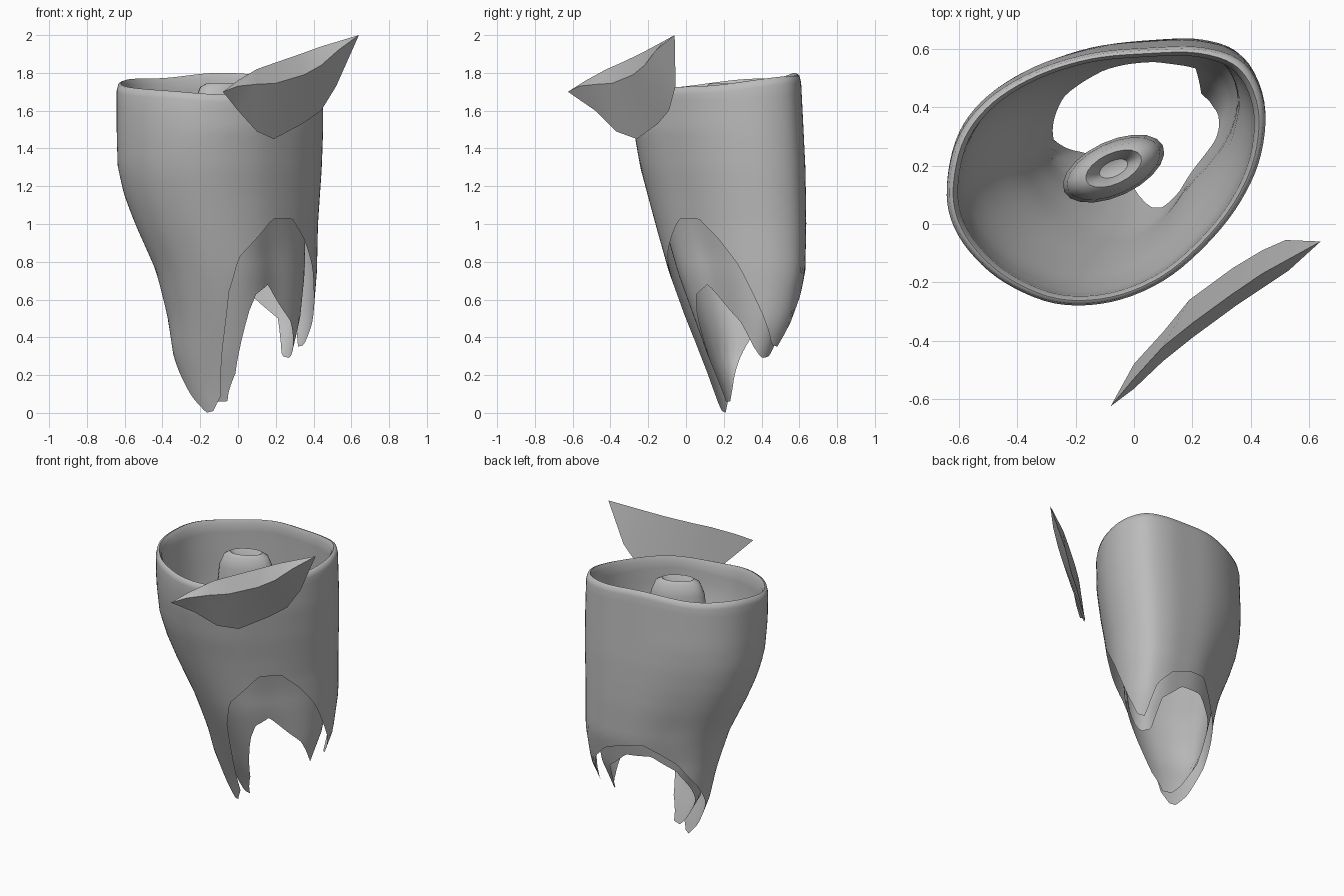
import bpy, math
from mathutils import Vector

if "Cube" in bpy.data.objects:
    bpy.data.objects.remove(bpy.data.objects["Cube"])

grey = bpy.data.materials.new("plain_grey")
grey.use_nodes = True
grey.diffuse_color = (.5, .5, .5, 1)
grey.node_tree.nodes["Principled BSDF"].inputs["Base Color"].default_value = (.5, .5, .5, 1)


def lerp_table(table, key):
    """Linear lookup in rows of (key, value, value, ...)."""
    if key <= table[0][0]:
        return table[0][1:]
    for low, high in zip(table, table[1:]):
        if key <= high[0]:
            t = (key - low[0]) / (high[0] - low[0])
            return [a + (b - a) * t for a, b in zip(low[1:], high[1:])]
    return table[-1][1:]


def periodic(table, degrees):
    """Lookup that wraps around the full circle."""
    first, last = table[0], table[-1]
    wrapped = [(last[0] - 360, last[1])] + table + [(first[0] + 360, first[1])]
    return lerp_table(wrapped, degrees % 360)[0]


def spline_loop(points, steps):
    """Closed Catmull-Rom curve through the points."""
    result, n = [], len(points)
    for i in range(n):
        a, b, c, d = (Vector(points[(i + k) % n]) for k in (-1, 0, 1, 2))
        for s in range(steps):
            t = s / steps
            result.append(b + (c - a) * t / 2 + (a * 2 - b * 5 + c * 4 - d) * t * t / 2
                          + (b * 3 - a - c * 3 + d) * t ** 3 / 2)
    return result


def loft(name, rows, closed=True, angle=40):
    """Skin equal-length rows of points with quads."""
    n = len(rows[0])
    verts = [p for row in rows for p in row]
    faces = []
    for j in range(len(rows) - 1):
        for i in range(n if closed else n - 1):
            k = (i + 1) % n
            faces.append((j * n + i, (j + 1) * n + i, (j + 1) * n + k, j * n + k))
    mesh = bpy.data.meshes.new(name)
    mesh.from_pydata(verts, [], faces)
    mesh.materials.append(grey)
    obj = bpy.data.objects.new(name, mesh)
    bpy.context.collection.objects.link(obj)
    # weld points that meet at poles and tips
    bpy.ops.object.select_all(action='DESELECT')
    bpy.context.view_layer.objects.active = obj
    obj.select_set(True)
    bpy.ops.object.mode_set(mode='EDIT')
    bpy.ops.mesh.select_all(action='SELECT')
    bpy.ops.mesh.remove_doubles(threshold=.0005)
    bpy.ops.mesh.normals_make_consistent(inside=False)
    bpy.ops.object.mode_set(mode='OBJECT')
    bpy.ops.object.shade_smooth_by_angle(angle=math.radians(angle))
    return obj


# Crown outline, counter-clockwise from the right side
outline = spline_loop([
    (.435, .25), (.447, .43), (.38, .575), (.24, .632), (.05, .632), (-.15, .612),
    (-.34, .55), (-.5, .45), (-.6, .32), (-.64, .16), (-.63, .03), (-.565, -.09),
    (-.445, -.2), (-.27, -.275), (-.08, -.27), (.1, -.195), (.25, -.065), (.365, .085)], 5)

# Extent of the cross-section by height: z, x min, x max, y min, y max
extent = [
    (0, -.22, .3, .17, .42), (.1, -.27, .31, .15, .43), (.3, -.34, .35, .08, .49),
    (.5, -.375, .395, 0, .58), (.75, -.44, .415, -.09, .63), (1, -.55, .42, -.16, .635),
    (1.15, -.605, .43, -.2, .633), (1.3, -.637, .44, -.24, .63),
    (1.5, -.64, .447, -.275, .62), (1.8, -.64, .447, -.28, .605)]

# Lower edges by angle in degrees: two roots with an arch between on each side
outer_edge = [
    (0, .8), (10, .64), (20, .49), (32, .36), (40, .35), (48, .56), (60, .66), (78, .71),
    (102, .73), (125, .66), (145, .59), (165, .45), (185, .28), (205, .07), (216, 0),
    (228, .01), (245, .09), (254, .34), (258, .5), (263, .64), (275, .82), (299, .95),
    (313, 1.03), (334, 1.03), (349, .92)]
inner_edge = [
    (0, .48), (18, .35), (26, .31), (32, .29), (44, .3), (53, .5), (75, .62), (110, .64),
    (145, .54), (170, .37), (200, .13), (215, .06), (240, .06), (265, .22), (280, .52),
    (293, .63), (315, .68), (333, .6)]
inner_scale = [(0, .6), (.3, .82), (.7, .87), (1.7, .93)]


def direction(p):
    return math.degrees(math.atan2(p.y - .18, p.x + .1))


def pinch(p, z, centre, amount, low):
    """Hollow in the wall around one direction, fading above and below."""
    fade = max(0, min(1, (1.45 - z) / .6, (z - low) / .3))
    return 1 - amount * fade * max(0, math.cos(math.radians(direction(p) - centre))) ** 4


def shell_point(p, z, scale):
    x0, x1, y0, y1 = lerp_table(extent, z)
    u, v = (p.x + .64) / 1.087, (p.y + .28) / .915
    return ((x0 + x1) / 2 + (u - .5) * (x1 - x0) * scale,
            (y0 + y1) / 2 + (v - .5) * (y1 - y0) * scale, z)


def rim(p):
    return 1.735 + .11 * (p.y - .1) + .008 * math.sin(9 * p.x + 4 * p.y)


# Hollow shell: outer wall, rolled rim, inner wall
steps = 22
rows = []
for j in range(steps + 1):
    row = []
    for p in outline:
        bottom, top = periodic(outer_edge, direction(p)), rim(p) - .04
        z = bottom + (top - bottom) * j / steps
        row.append(shell_point(p, z, pinch(p, z, 138, .12, .3)))
    rows.append(row)
rows.append([shell_point(p, rim(p) - .005, .985) for p in outline])
rows.append([shell_point(p, rim(p), .96) for p in outline])
for j in range(steps + 1):
    row = []
    for p in outline:
        bottom, top = periodic(inner_edge, direction(p)), rim(p) - .03
        z = top + (bottom - top) * j / steps
        scale = lerp_table(inner_scale, z)[0]
        scale *= pinch(p, z, -30, .18, -1) * pinch(p, z, 138, .05, .5)
        row.append(shell_point(p, z, scale))
    rows.append(row)
loft("root_shell", rows, angle=60)

# Inner core with a dimpled top
tilt = math.radians(25)
rows = []
for size, z in [(0, 1.66), (.28, 1.67), (.42, 1.72), (.55, 1.745), (.75, 1.725), (.92, 1.65),
                (1, 1.5), (.96, 1.33), (.75, 1.17), (.4, 1.1), (0, 1.08)]:
    row = []
    for i in range(20):
        a = math.tau * i / 20
        x, y = .187 * size * math.cos(a), .095 * size * math.sin(a)
        row.append((-.07 + x * math.cos(tilt) - y * math.sin(tilt),
                    .19 + x * math.sin(tilt) + y * math.cos(tilt), z))
    rows.append(row)
loft("inner_core", rows, angle=50)

# Detached chip: lower edge, front ridge and top ridge sharing both tips
left_tip, right_tip = (-.08, -.625, 1.7), (.64, -.06, 2)
lower = [(0, -.48, 1.6), (.1, -.37, 1.49), (.19, -.26, 1.45),
         (.34, -.15, 1.53), (.44, -.09, 1.6), (.52, -.055, 1.73)]
front = [(0, -.565, 1.73), (.1, -.47, 1.74), (.2, -.39, 1.745),
         (.35, -.28, 1.79), (.44, -.22, 1.84), (.53, -.16, 1.92)]
upper = [(0, -.53, 1.76), (.1, -.42, 1.82), (.2, -.34, 1.855),
         (.33, -.245, 1.9), (.44, -.17, 1.94), (.54, -.115, 1.97)]
edges = [[left_tip] + line + [right_tip] for line in (lower, front, upper, lower)]
loft("loose_chip", edges, closed=False, angle=30)
